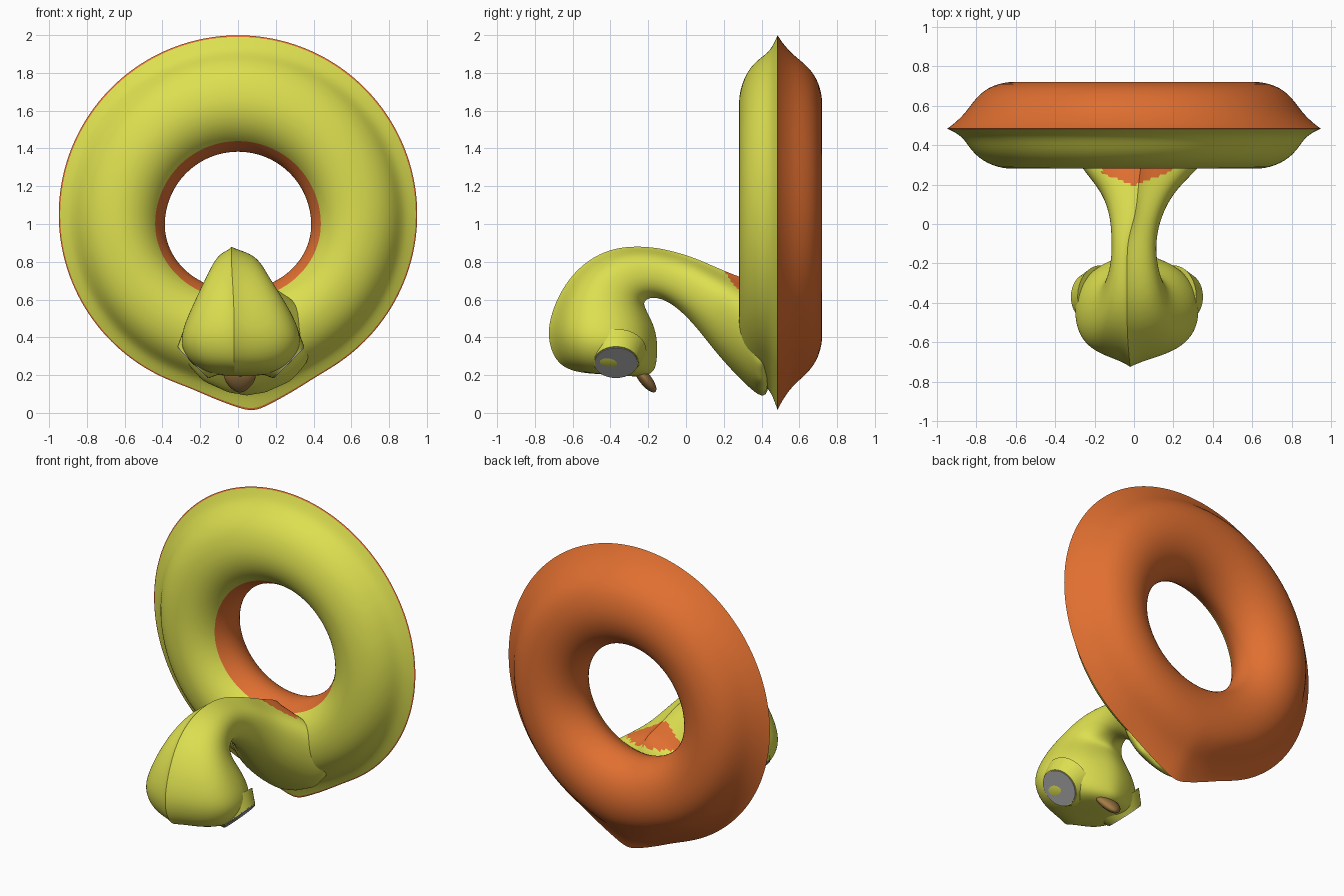
import bpy, bmesh, math
from mathutils import Vector

if "Cube" in bpy.data.objects:
    bpy.data.objects.remove(bpy.data.objects["Cube"])


def material(name, rgb):
    m = bpy.data.materials.new(name)
    m.use_nodes = True
    m.diffuse_color = (*rgb, 1)
    node = next(n for n in m.node_tree.nodes if n.type == 'BSDF_PRINCIPLED')
    node.inputs["Base Color"].default_value = (*rgb, 1)
    return m


YELLOW = material("yellow", (0.72, 0.74, 0.08))
ORANGE = material("orange", (0.75, 0.16, 0.03))
GREY = material("grey", (0.4, 0.4, 0.4))
BROWN = material("brown", (0.36, 0.2, 0.06))


def finish(bm, name, mats, levels=0, rule=None):
    """Turn a bmesh into a smooth object; rule picks the material by face centre."""
    bmesh.ops.recalc_face_normals(bm, faces=bm.faces)
    me = bpy.data.meshes.new(name)
    bm.to_mesh(me)
    bm.free()
    ob = bpy.data.objects.new(name, me)
    bpy.context.collection.objects.link(ob)
    for m in mats:
        me.materials.append(m)
    bpy.ops.object.select_all(action='DESELECT')
    ob.select_set(True)
    bpy.context.view_layer.objects.active = ob
    if levels:
        mod = ob.modifiers.new("smooth", 'SUBSURF')
        mod.levels = mod.render_levels = levels
        bpy.ops.object.modifier_apply(modifier=mod.name)
    if rule:
        for p in ob.data.polygons:
            p.material_index = int(rule(p.center))
    bpy.ops.object.shade_smooth_by_angle(angle=math.radians(45))
    return ob


def skin(rows, seam, close_rows):
    """Bridge closed loops of points; the seam columns get a crease."""
    bm = bmesh.new()
    crease = bm.edges.layers.float.new("crease_edge")
    grid = [[bm.verts.new(p) for p in row] for row in rows]
    n, count = len(grid[0]), len(grid)
    for i in range(count if close_rows else count - 1):
        a, b = grid[i], grid[(i + 1) % count]
        for j in range(n):
            k = (j + 1) % n
            bm.faces.new((a[j], a[k], b[k], b[j]))
        for j in seam:
            bm.edges.get((a[j], b[j]))[crease] = 1.0
    if not close_rows:
        bm.faces.new(grid[0])
        bm.faces.new(grid[-1])
    return bm


# Ring: radius and depth of the tube outline, starting at the outer seam
outline = [(.95, .485), (.92, .47), (.88, .447), (.85, .41), (.82, .365),
           (.75, .305), (.63, .272), (.53, .295), (.465, .345), (.43, .395),
           (.395, .455), (.383, .52), (.4, .59), (.45, .665), (.53, .712),
           (.63, .729), (.75, .695), (.82, .62), (.86, .56), (.92, .505)]


def ring_point(r, y, a):
    k = (r - .385) / .565
    x, s = r * math.cos(a), math.sin(a)
    z = .995 + .055 * k + r * s
    if s < 0:
        z -= .11 * r * s * max(0, 1 - 2 * k)            # flatter hole bottom
        peak = max(0, 1 - abs(x - .08) / .36)
        z -= .1 * peak ** 1.3 * max(0, k) ** 4          # pointed lower tip
    return x, y, z


SEGMENTS = 72
loops = [[ring_point(r, y, math.tau * i / SEGMENTS) for r, y in outline]
         for i in range(SEGMENTS)]
finish(skin(loops, [0], True), "ring", [YELLOW, ORANGE], 2,
       lambda c: c.y > .48 or (c.y > .385 and math.hypot(c.x, c.z - .995) < .46))

# Neck and head: ridge point, inner point (y, z), half width, centre x
sections = [(.42, .67, .47, .01, .42, .06), (.27, .725, .31, .15, .31, .03),
            (.17, .765, .17, .30, .19, .02), (.05, .82, .05, .46, .135, .01),
            (-.08, .86, -.05, .56, .115, 0), (-.22, .885, -.13, .605, .115, 0),
            (-.40, .875, -.19, .61, .14, 0), (-.56, .785, -.23, .585, .18, 0),
            (-.67, .64, -.2, .53, .245, .01), (-.725, .49, -.16, .45, .305, .015),
            (-.73, .38, -.145, .36, .33, .015), (-.69, .27, -.15, .27, .285, .015),
            (-.6, .215, -.17, .2, .19, .015), (-.45, .205, -.28, .19, .06, .015)]
half = [(1, 0), (.9, .16), (.72, .68), (.4, .94), (0, 1),
        (-.4, .93), (-.75, .68), (-.95, .25), (-1, 0)]
section_shape = half + [(u, -v) for u, v in half[-2:0:-1]]


def neck_loop(oy, oz, iy, iz, width, cx):
    pts = []
    for u, v in section_shape:
        t = (1 + u) / 2
        ridge_shift = -.035 * max(0, u) ** 3 if oy < 0 else 0
        pts.append((cx + width * v + ridge_shift,
                    iy + (oy - iy) * t, iz + (oz - iz) * t))
    return pts


finish(skin([neck_loop(*s) for s in sections], [0], False), "neck_and_head",
       [YELLOW, ORANGE], 3,
       lambda c: (c.z > .64 and c.y > .195 + .4 * abs(c.x)) or (c.z < .04 and c.y > .42))


# Eyes: yellow socket with a grey plate, tilted down and outwards
def disc(name, mat, centre, normal, r_in, r_out, depth):
    bm = bmesh.new()
    bmesh.ops.create_cone(bm, cap_ends=True, segments=32,
                          radius1=r_in, radius2=r_out, depth=depth)
    ob = finish(bm, name, [mat])
    ob.rotation_euler = normal.to_track_quat('Z', 'Y').to_euler()
    ob.location = centre


for side, label in ((1, "left"), (-1, "right")):
    normal = Vector((side, 0, -1)).normalized()
    centre = Vector((.015 + side * .252, -.37, .268))
    disc(label + "_eye_socket", YELLOW, centre - normal * .045, normal, .16, .118, .09)
    disc(label + "_eye", GREY, centre + normal * .002, normal, .113, .113, .006)

# Beak: flat oval tapering towards its tip
bm = bmesh.new()
bmesh.ops.create_uvsphere(bm, u_segments=24, v_segments=16, radius=1)
for v in bm.verts:
    v.co.x *= .1 * (.8 + .25 * v.co.z)
    v.co.y *= .032
    v.co.z *= .085
beak = finish(bm, "beak", [BROWN])
beak.rotation_euler.x = math.radians(38)
beak.location = (.01, -.215, .178)
